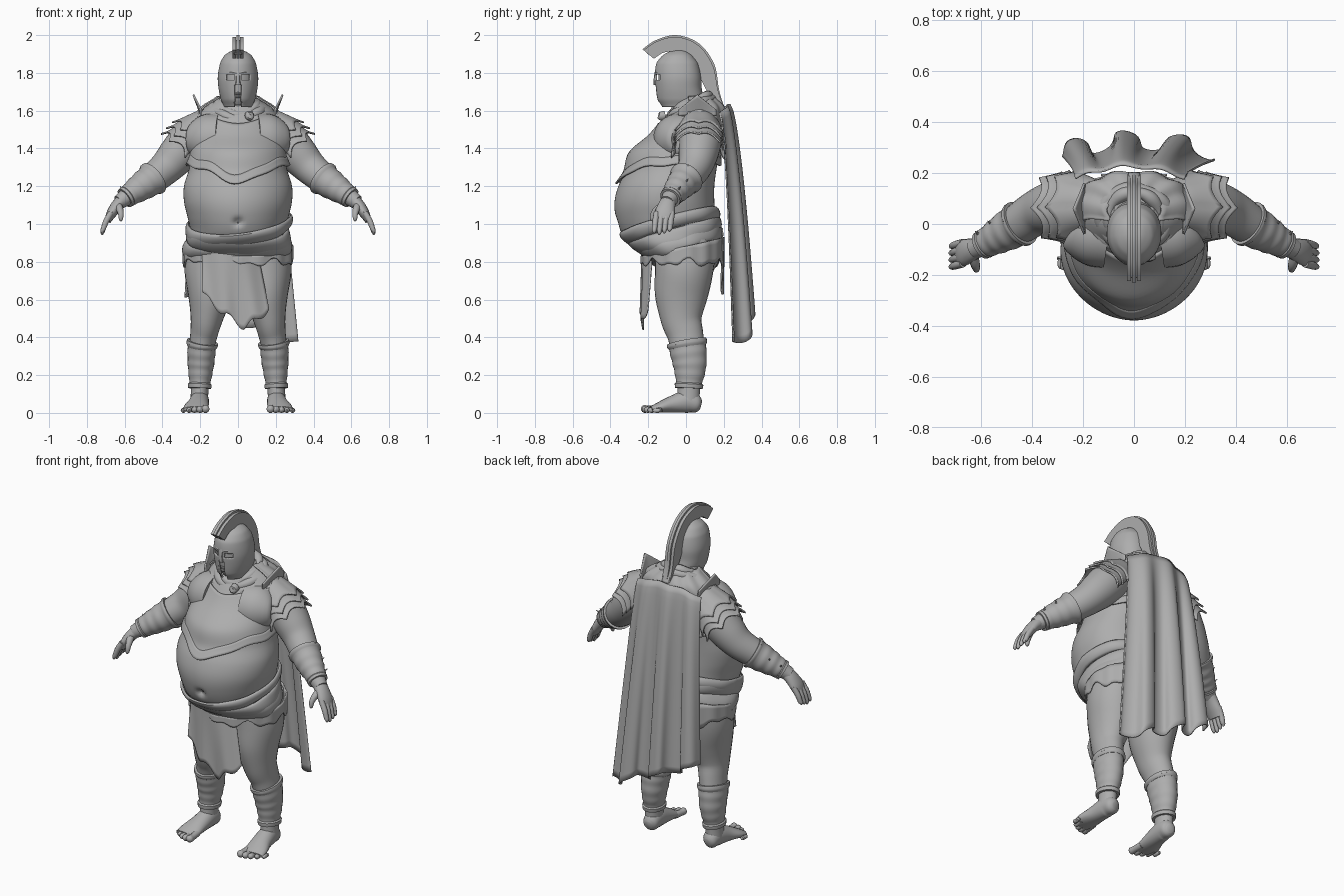
import bpy, bmesh
from math import sin, cos, pi, exp, radians, sqrt
from mathutils import Vector as V

cube = bpy.data.objects.get("Cube")
if cube:
    bpy.data.objects.remove(cube, do_unlink=True)

grey = bpy.data.materials.new("plain_grey")
grey.use_nodes = True
grey.diffuse_color = (0.42, 0.42, 0.42, 1)
grey.node_tree.nodes["Principled BSDF"].inputs["Base Color"].default_value = (0.42, 0.42, 0.42, 1)


# Helpers: a surface grid from a function, spline rows, swept tubes
def sheet(name, f, nu, nv, thick=0, mirror=False, cap=False, cut=None):
    bm = bmesh.new()
    grid = [[bm.verts.new(f(i / nu, j / nv)) for i in range(nu + 1)] for j in range(nv + 1)]
    for j in range(nv):
        for i in range(nu):
            bm.faces.new((grid[j][i], grid[j][i + 1], grid[j + 1][i + 1], grid[j + 1][i]))
    if cut:
        gone = [fc for fc in bm.faces if cut(fc.calc_center_median())]
        bmesh.ops.delete(bm, geom=gone, context='FACES')
    bmesh.ops.remove_doubles(bm, verts=bm.verts, dist=1e-5)
    if cap:
        bmesh.ops.holes_fill(bm, edges=[e for e in bm.edges if e.is_boundary], sides=0)
    bmesh.ops.recalc_face_normals(bm, faces=bm.faces)
    mesh = bpy.data.meshes.new(name)
    bm.to_mesh(mesh)
    bm.free()
    mesh.materials.append(grey)
    ob = bpy.data.objects.new(name, mesh)
    bpy.context.collection.objects.link(ob)
    if thick:
        mod = ob.modifiers.new("thickness", 'SOLIDIFY')
        mod.thickness, mod.offset = thick, 0
    if mirror:
        ob.modifiers.new("mirror", 'MIRROR')
    bpy.ops.object.select_all(action='DESELECT')
    ob.select_set(True)
    bpy.context.view_layer.objects.active = ob
    bpy.ops.object.shade_smooth_by_angle(angle=radians(40))


def spline(rows, t):
    x = min(max(t, 0), 1) * (len(rows) - 1)
    i = min(int(x), len(rows) - 2)
    x -= i
    a, b, c, d = (rows[min(max(k, 0), len(rows) - 1)] for k in (i - 1, i, i + 1, i + 2))
    return [q + .5 * x * (r - p + x * (2 * p - 5 * q + 4 * r - s + x * (3 * (q - r) + s - p)))
            for p, q, r, s in zip(a, b, c, d)]


def tube(name, rows, ref, nu=20, nv=24, v0=0, v1=1, off=lambda v: 0, mirror=True):
    rows = [tuple(r) if len(r) == 5 else tuple(r) + (r[3],) for r in rows]

    def f(u, v):
        t = v0 + (v1 - v0) * v
        p = spline(rows, t)
        tan = (V(spline(rows, t + .01)[:3]) - V(spline(rows, t - .01)[:3])).normalized()
        side = (V(ref) - tan * tan.dot(V(ref))).normalized()
        return (V(p[:3]) + side * (p[3] + off(v)) * cos(2 * pi * u)
                + tan.cross(side) * (p[4] + off(v)) * sin(2 * pi * u))
    sheet(name, f, nu, nv, mirror=mirror, cap=True)


def skin(rows, a, z, off=0):
    z = min(max(z, rows[0][0]), rows[-1][0])
    i = max(k for k in range(len(rows) - 1) if rows[k][0] <= z)
    t = (z - rows[i][0]) / (rows[i + 1][0] - rows[i][0])
    _, w, yf, yb = spline(rows, (i + t) / (len(rows) - 1))
    c, s = cos(a), sin(a)
    power = .88 if s > 0 else 1.04
    sq = lambda q: (1 if q > 0 else -1) * abs(q) ** power
    return V((max(.001, w + off) * sq(c), (yf + yb) / 2 + max(.001, (yb - yf) / 2 + off) * sq(s), z))


# Torso with heavy belly: height, half width, front, back
BODY = [(.7, .18, -.1, .12), (.82, .265, -.19, .18), (.88, .265, -.27, .18), (.95, .25, -.34, .17),
        (1.04, .268, -.372, .155), (1.12, .286, -.378, .15), (1.2, .286, -.358, .15),
        (1.28, .262, -.318, .16), (1.38, .24, -.288, .175), (1.47, .23, -.185, .185),
        (1.56, .215, -.115, .185), (1.62, .17, -.075, .18), (1.68, .08, -.05, .12)]


def torso(u, v):
    p = skin(BODY, 2 * pi * u, .7 + .98 * v)
    if p.y < 0:
        p.y += .03 * exp(-(p.x ** 2 + (p.z - 1.01) ** 2) / .0004)
    return p


sheet("torso", torso, 96, 80, cap=True)


# Breastplate with pointed lower rim and side pads
def plate_low(a):
    front = max(0, -sin(a))
    return 1.32 - .045 * front ** 2 - .055 * front ** 12 + .006 * sin(8 * a)


def breastplate(u, v):
    a = 2 * pi * u
    lo, hi = plate_low(a), 1.57 - .04 * max(0, -sin(a)) ** 6
    return skin(BODY, a, lo + (hi - lo) * v, .009)


def plate_rim(u, v):
    a = 2 * pi * u
    return skin(BODY, a, plate_low(a) - .006 + .045 * v, .01 + .009 * (1 - v))


sheet("breastplate", breastplate, 80, 20, thick=.01)
sheet("breastplate_rim", plate_rim, 80, 4, thick=.009)
X, Y, Z = (1, 0, 0), (0, 1, 0), (0, 0, 1)
tube("chest_side_pad", [(.1, -.04, 1.45, .135), (.17, -.03, 1.45, .132), (.225, -.02, 1.45, .105),
                        (.25, -.01, 1.45, .06), (.258, -.01, 1.45, .01)], Y, 32, 16)

# Waist wraps, higher at the back
for zc, hh, slant in ((.985, .033, .025), (.94, .042, -.012), (.888, .042, .014)):
    def wrap(u, v):
        a = 2 * pi * u
        z = zc + .07 * sin(a) + slant * cos(a) + hh * (2 * v - 1)
        return skin(BODY, a, z, .006 + .018 * sin(pi * v) ** .6 + .002 * sin(9 * a + 20 * zc))
    sheet("waist_wrap", wrap, 72, 8, thick=.006)


# Ragged hip cloth, loincloth and back flap
def hip_cloth(u, v):
    a = 2 * pi * u
    hi, lo = .88 + .05 * sin(a), .795 + .015 * sin(7 * a + 1) + .012 * sin(13 * a)
    p = skin(BODY, a, .84, .016 + .003 * sin(15 * a))
    p.z = hi + (lo - hi) * v
    return p


def loincloth(u, v):
    x = -.19 + .29 * u + .065 * u * v
    lo = .64 - .19 * (1 - abs(u - .63) / .63) ** .8 + .018 * sin(19 * u)
    z = .87 + (lo - .87) * v
    return V((x, -.235 + .06 * (2 * u - 1) ** 2 * (1 - .6 * v) + .01 * v * sin(14 * u), z))


def back_flap(u, v):
    x = (u - .5) * (.26 - .08 * v)
    lo = .62 + .1 * abs(2 * u - 1) + .02 * sin(17 * u)
    return V((x, .192 + .006 * sin(15 * u) * v, .98 + (lo - .98) * v))


sheet("hip_cloth", hip_cloth, 90, 5, thick=.008)
sheet("loincloth", loincloth, 32, 14, thick=.007)
sheet("back_flap", back_flap, 24, 10, thick=.007)

# Legs, greaves and feet
LEG = [(.14, .0, .92, .12, .165), (.145, -.01, .76, .138, .155), (.15, -.025, .62, .115, .14),
       (.166, -.025, .5, .086, .11), (.18, -.005, .42, .073, .096), (.191, .008, .35, .067, .09),
       (.197, .02, .25, .058, .077), (.202, .016, .15, .047, .06), (.205, .012, .06, .047, .06)]
tube("leg", LEG, X, 28, 36)
tube("greave", LEG, X, 28, 36, .58, .9,
     lambda v: .007 + .007 * (v < .1 or v > .9) + .004 * sin(pi * v) + .0012 * sin(28 * v))
tube("knee_band", LEG, X, 28, 6, .58, .63, lambda v: .009 + .007 * sin(pi * v))
tube("foot", [(.198, .078, .04, .02, .025), (.2, .06, .045, .043, .045), (.203, .01, .06, .05, .06),
              (.21, -.07, .046, .056, .046), (.222, -.14, .029, .066, .029),
              (.228, -.185, .018, .06, .016)], X, 20, 20)
for i in range(5):
    x, y, r = .172 + .029 * i, -.225 + .011 * i * i * .35, .021 - .0022 * i
    tube("toe", [(x + .005, -.14, r + .004, r), (x, y + .03, r, r * .9),
                 (x, y, r, r), (x, y - .013, r, r * .3)], X, 10, 10)

# Arms, bracers and hands
ARM = [(.15, .07, 1.51, .1), (.24, .075, 1.45, .112), (.315, .065, 1.37, .105), (.38, .045, 1.3, .09),
       (.452, .0, 1.24, .08), (.53, -.045, 1.185, .064), (.595, -.082, 1.14, .046), (.63, -.1, 1.115, .038)]
tube("arm", ARM, Y, 28, 36)
tube("bracer", ARM, Y, 28, 30, .56, .87, lambda v: .007 + .005 * (v < .1 or v > .88) + .0015 * sin(25 * v))
for x, y, z in ((.49, -.01, 1.28), (.55, -.01, 1.21), (.6, -.05, 1.17)):
    tube("bracer_spike", [(x, y, z, .012), (x + .025, y + .022, z + .03, .001)], Y, 6, 1)
tube("palm", [(.61, -.09, 1.128, .038, .034), (.64, -.102, 1.098, .046, .032),
              (.67, -.113, 1.055, .053, .027), (.69, -.118, 1.015, .046, .017)], Y, 16, 12)
for i in range(4):
    y, drop = -.158 + .027 * i, .008 * abs(i - 1)
    tube("finger", [(.672, y + .003, 1.06, .016), (.698, y - .004, 1.015, .016), (.711, y - .008, .98, .014),
                    (.718, y - .01, .955 + drop, .011), (.718, y - .01, .943 + drop, .004)], Y, 10, 12)
tube("thumb", [(.635, -.12, 1.1, .022), (.625, -.155, 1.075, .019), (.62, -.174, 1.05, .015),
               (.62, -.18, 1.025, .011), (.62, -.182, 1.015, .004)], Y, 10, 12)

# Layered spiked shoulder plates around the arm axis
axis = V((.72, -.04, -.69)).normalized()
top = V((.69, 0, .72))
top = (top - axis * top.dot(axis)).normalized()
across = axis.cross(top)
root = V((.195, .07, 1.485))
for s0, length, r0, dome in ((-.09, .13, .124, .45), (.025, .06, .124, .06), (.075, .05, .121, .06)):
    def shoulder(u, v):
        phi = (u - .5) * 3.7
        spike = abs(2 * ((u * 4) % 1) - 1) ** 2
        s = s0 + (length + .035 * spike) * v
        r = r0 * (1 - dome + dome * sqrt(v)) + (.006 + .014 * spike) * v ** 3
        return root + axis * s + (top * cos(phi) + across * sin(phi) * 1.04) * r
    sheet("shoulder_plate", shoulder, 32, 8, thick=.009, mirror=True)


# Upright pointed flange at the inner edge of each shoulder
def flange(u, v):
    peak = max(0, 1 - abs(u - .5) * 2)
    return V((.195 + .042 * v * peak, -.04 + .2 * u, 1.575 + (.03 + .08 * peak) * v))


sheet("shoulder_flange", flange, 16, 6, thick=.009, mirror=True)

# Neck, scarf rolls, shoulder mantle and clasp
tube("neck", [(0, .05, 1.55, .1), (0, .01, 1.63, .08), (0, -.02, 1.7, .075)], X, 24, 6, mirror=False)
for rx, ry, zc, thick in ((.16, .12, 1.592, .026), (.132, .112, 1.618, .026), (.1, .1, 1.64, .024)):
    def scarf(u, v):
        a, b = 2 * pi * u, 2 * pi * v
        t = thick * (1 + .15 * sin(5 * a + 40 * rx))
        return V(((rx + t * cos(b)) * cos(a), .025 + (ry + t * cos(b)) * sin(a),
                  zc + .045 * sin(a) - .02 * max(0, -sin(a)) ** 8 + t * sin(b)))
    sheet("scarf_roll", scarf, 48, 12)


def mantle(u, v):
    a = -.25 + (pi + .5) * u
    return skin(BODY, a, 1.5 + .175 * v, .018 + .006 * sin(11 * a))


sheet("shoulder_mantle", mantle, 60, 12, thick=.008)
tube("clasp", [(.06, -.11, 1.575, .025), (.062, -.14, 1.57, .022), (.063, -.147, 1.57, .008)], X, 14, 6, mirror=False)


# Long folded cape, longer on one side
def cape(u, v):
    x = -.23 + .43 * u + (-.06 + .17 * u) * v
    hi, lo = 1.635 - .05 * (2 * u - 1) ** 2, .61 - .25 * u + .02 * sin(20 * u)
    fold = cos(2 * pi * (u - .11) / .33 + .5 * sin(5 * u))
    y = .182 + .1 * v ** .6 + .045 * sin(pi * u) + (.006 + .032 * v ** .7) * fold
    return V((x + .012 * v * sin(2 * pi * (u - .11) / .165), y, hi + (lo - hi) * v))


sheet("cape", cape, 72, 30, thick=.008)

# Head inside a helmet with eye and mouth openings
HELM = [(1.62, .07, -.125, .06), (1.66, .086, -.148, .085), (1.72, .098, -.157, .078), (1.78, .102, -.16, .076),
        (1.85, .09, -.152, .06), (1.89, .068, -.12, .03), (1.912, .035, -.08, .0), (1.92, .003, -.045, -.035)]


def opening(c):
    eye = .016 < abs(c.x) < .06 and 1.763 < c.z < 1.791
    return c.y < -.06 and (eye or (abs(c.x) < .017 and c.z < 1.735))


sheet("helmet", lambda u, v: skin(HELM, 2 * pi * u, 1.62 + .3 * v), 96, 44, thick=.01, cut=opening)
sheet("head", lambda u, v: skin(HELM, 2 * pi * u, 1.63 + .28 * v, -.014), 40, 24, cap=True)
tube("brow_ridge", [(.004, -.159, 1.797, .007), (.035, -.15, 1.804, .008), (.07, -.118, 1.794, .006)], Z, 8, 10)
tube("nose_guard", [(0, -.156, 1.82, .01, .006), (0, -.162, 1.78, .011, .008), (0, -.163, 1.735, .014, .009)],
     X, 8, 8, mirror=False)
for z in (1.675, 1.69):
    tube("lip", [(-.022, -.128, z, .004), (0, -.145, z, .008), (.022, -.128, z, .004)], Z, 8, 8, mirror=False)

# Three-ridged helmet crest: outer and inner edge points
CREST = [(-.23, 1.925, -.17, 1.875), (-.16, 1.973, -.11, 1.91), (-.05, 2.0, -.03, 1.905), (.07, 1.955, .03, 1.865),
         (.15, 1.845, .072, 1.78), (.175, 1.71, .12, 1.69), (.202, 1.62, .185, 1.615)]
for cx, shrink in ((-.0195, .1), (0, 0), (.0195, .1)):
    def crest(u, v):
        k = round(u * 4) % 4
        yo, zo, yi, zi = spline(CREST, v)
        t = shrink if k < 2 else 1
        return V((cx + (.0085 if k in (1, 2) else -.0085), yo + (yi - yo) * t, zo + (zi - zo) * t))
    sheet("crest_ridge", crest, 4, 36, cap=True)
sheet("crest_core", lambda u, v: V((.022 * (2 * u - 1), *[o + (i - o) * .4 for o, i in
      zip(spline(CREST, v)[:2], spline(CREST, v)[2:])])), 2, 36, thick=.02)
